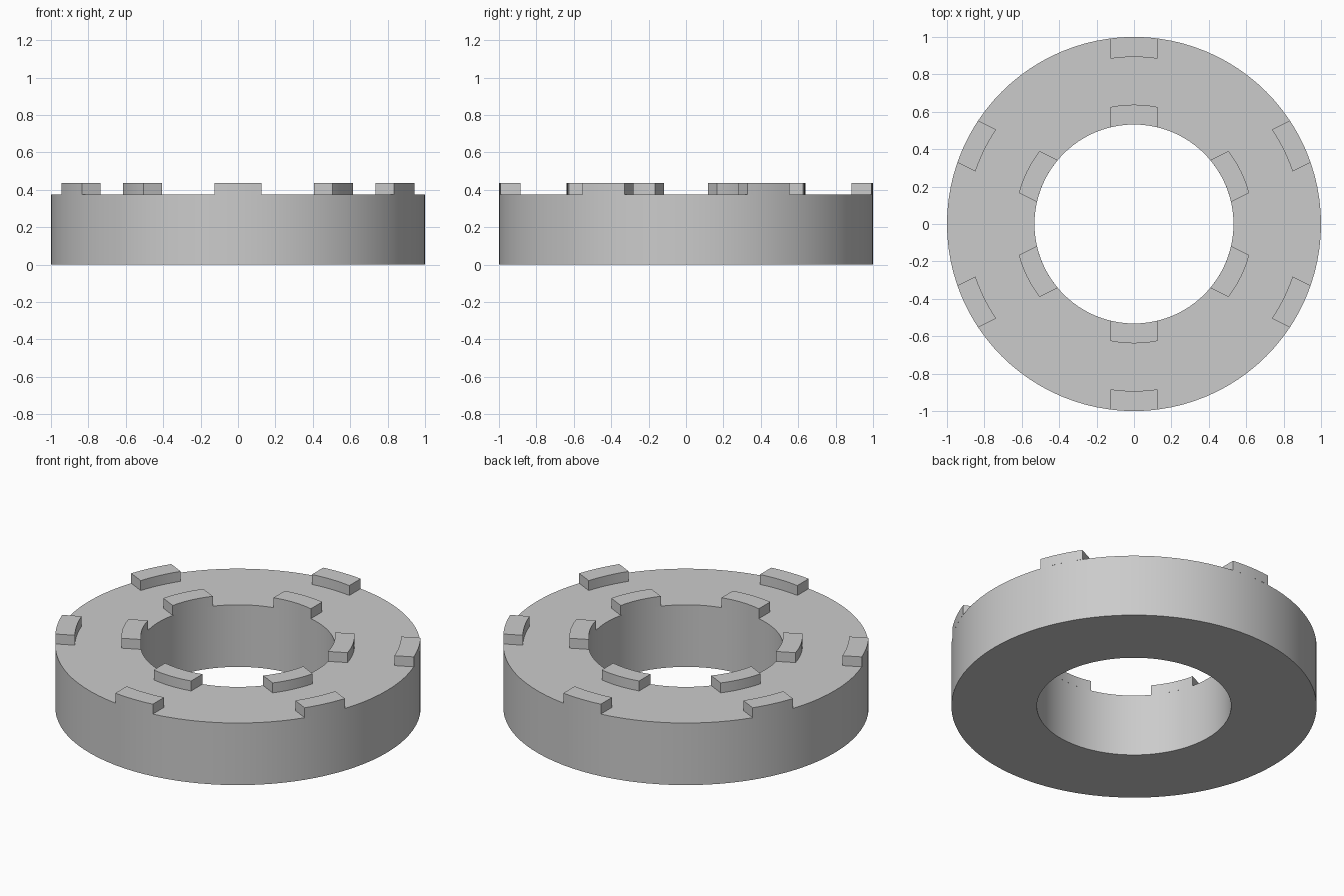
import bpy, bmesh, math

if "Cube" in bpy.data.objects:
    bpy.data.objects.remove(bpy.data.objects["Cube"])

R_OUT, R_IN = 1.0, 0.532       # ring radii
H, TOP = 0.375, 0.435          # ring height, tab height
HALF = 0.125                   # half width of a tab
SIDE = 26.4                    # tilt of the side tabs from the x axis
SEG = 96

grey = bpy.data.materials.new("plain_grey")
grey.diffuse_color = (0.6, 0.6, 0.6, 1)
grey.use_nodes = True
grey.node_tree.nodes["Principled BSDF"].inputs["Base Color"].default_value = grey.diffuse_color


def finish(name, bm):
    bmesh.ops.recalc_face_normals(bm, faces=bm.faces)
    mesh = bpy.data.meshes.new(name)
    bm.to_mesh(mesh)
    bm.free()
    mesh.materials.append(grey)
    ob = bpy.data.objects.new(name, mesh)
    bpy.context.collection.objects.link(ob)
    bpy.ops.object.select_all(action='DESELECT')
    ob.select_set(True)
    bpy.context.view_layer.objects.active = ob
    bpy.ops.object.shade_smooth_by_angle(angle=math.radians(30))
    return ob


def ring(name):
    # square section swept around z
    bm = bmesh.new()
    section = [(R_IN, 0), (R_OUT, 0), (R_OUT, H), (R_IN, H)]
    loops = []
    for i in range(SEG):
        a = 2 * math.pi * i / SEG
        loops.append([bm.verts.new((r * math.cos(a), r * math.sin(a), z))
                      for r, z in section])
    for i in range(SEG):
        p, q = loops[i], loops[(i + 1) % SEG]
        for k in range(4):
            bm.faces.new((p[k], q[k], q[(k + 1) % 4], p[(k + 1) % 4]))
    finish(name, bm)


def tab(name, r0, r1, degrees, steps=6):
    # parallel-sided block with curved inner and outer walls
    bm = bmesh.new()
    ys = [HALF * (2 * i / steps - 1) for i in range(steps + 1)]
    outline = [(math.sqrt(r1 * r1 - y * y), y) for y in ys]
    outline += [(math.sqrt(r0 * r0 - y * y), y) for y in reversed(ys)]
    base = bm.faces.new([bm.verts.new((x, y, H)) for x, y in outline])
    ext = bmesh.ops.extrude_face_region(bm, geom=[base])
    for v in ext["geom"]:
        if isinstance(v, bmesh.types.BMVert):
            v.co.z = TOP
    # the underside rests on the ring and is not needed
    low = [f for f in bm.faces if all(v.co.z < H + 0.01 for v in f.verts)]
    bmesh.ops.delete(bm, geom=low, context='FACES_ONLY')
    ob = finish(name, bm)
    ob.rotation_euler.z = math.radians(degrees)


ring("ring_body")
for n, angle in enumerate((SIDE, 90, 180 - SIDE, 180 + SIDE, 270, 360 - SIDE), 1):
    tab(f"inner_tab_{n}", R_IN, 0.638, angle)
    tab(f"outer_tab_{n}", 0.893, R_OUT, angle)
